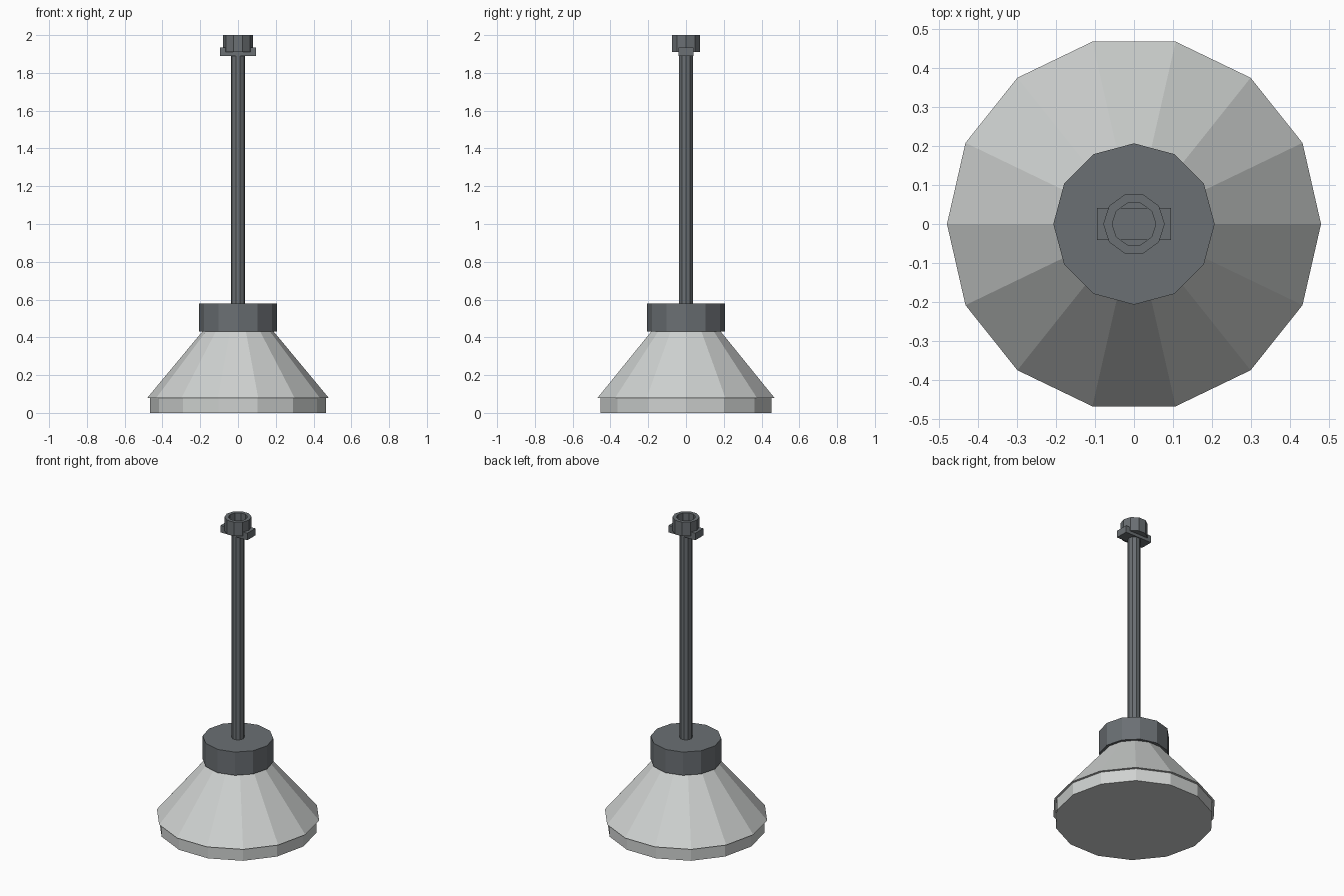
import bpy, bmesh, math

if "Cube" in bpy.data.objects:
    bpy.data.objects.remove(bpy.data.objects["Cube"], do_unlink=True)


def material(name, colour):
    m = bpy.data.materials.new(name)
    m.use_nodes = True
    m.diffuse_color = (*colour, 1)
    m.node_tree.nodes["Principled BSDF"].inputs["Base Color"].default_value = (*colour, 1)
    return m


light_grey = material("light grey", (0.62, 0.64, 0.63))
dark_grey = material("dark slate grey", (0.145, 0.16, 0.172))


def finish(name, bm, mat):
    bmesh.ops.recalc_face_normals(bm, faces=bm.faces)
    mesh = bpy.data.meshes.new(name)
    bm.to_mesh(mesh)
    bm.free()
    mesh.materials.append(mat)
    obj = bpy.data.objects.new(name, mesh)
    bpy.context.collection.objects.link(obj)
    return obj


def lathe(name, profile, sides, mat):
    """Faceted solid turned from (radius, z) points, ends capped."""
    bm = bmesh.new()
    rings = []
    for r, z in profile:
        angles = [math.tau * i / sides for i in range(sides)]
        rings.append([bm.verts.new((r * math.cos(a), r * math.sin(a), z)) for a in angles])
    for low, high in zip(rings, rings[1:]):
        for i in range(sides):
            j = (i + 1) % sides
            bm.faces.new((low[i], low[j], high[j], high[i]))
    bm.faces.new(rings[0])
    bm.faces.new(rings[-1])
    return finish(name, bm, mat)


# Lamp: flat lens, flared shade and cap
lathe("lens", [(0.465, 0), (0.465, 0.08)], 14, light_grey)
lathe("shade", [(0.48, 0.08), (0.185, 0.435)], 14, light_grey)
lathe("cap", [(0.207, 0.43), (0.207, 0.58)], 12, dark_grey)

# Hanging rod
lathe("rod", [(0.038, 0.57), (0.038, 1.9)], 10, dark_grey)

# Open socket at the top, with a recessed floor
lathe("socket", [(0.079, 1.91), (0.079, 2.0), (0.056, 2.0), (0.056, 1.92)], 10, dark_grey)

# Cross bar through the socket
bm = bmesh.new()
bmesh.ops.create_cube(bm, size=1)
bmesh.ops.scale(bm, vec=(0.19, 0.082, 0.045), verts=bm.verts)
bmesh.ops.translate(bm, vec=(0, 0, 1.9125), verts=bm.verts)
finish("cross_bar", bm, dark_grey)
